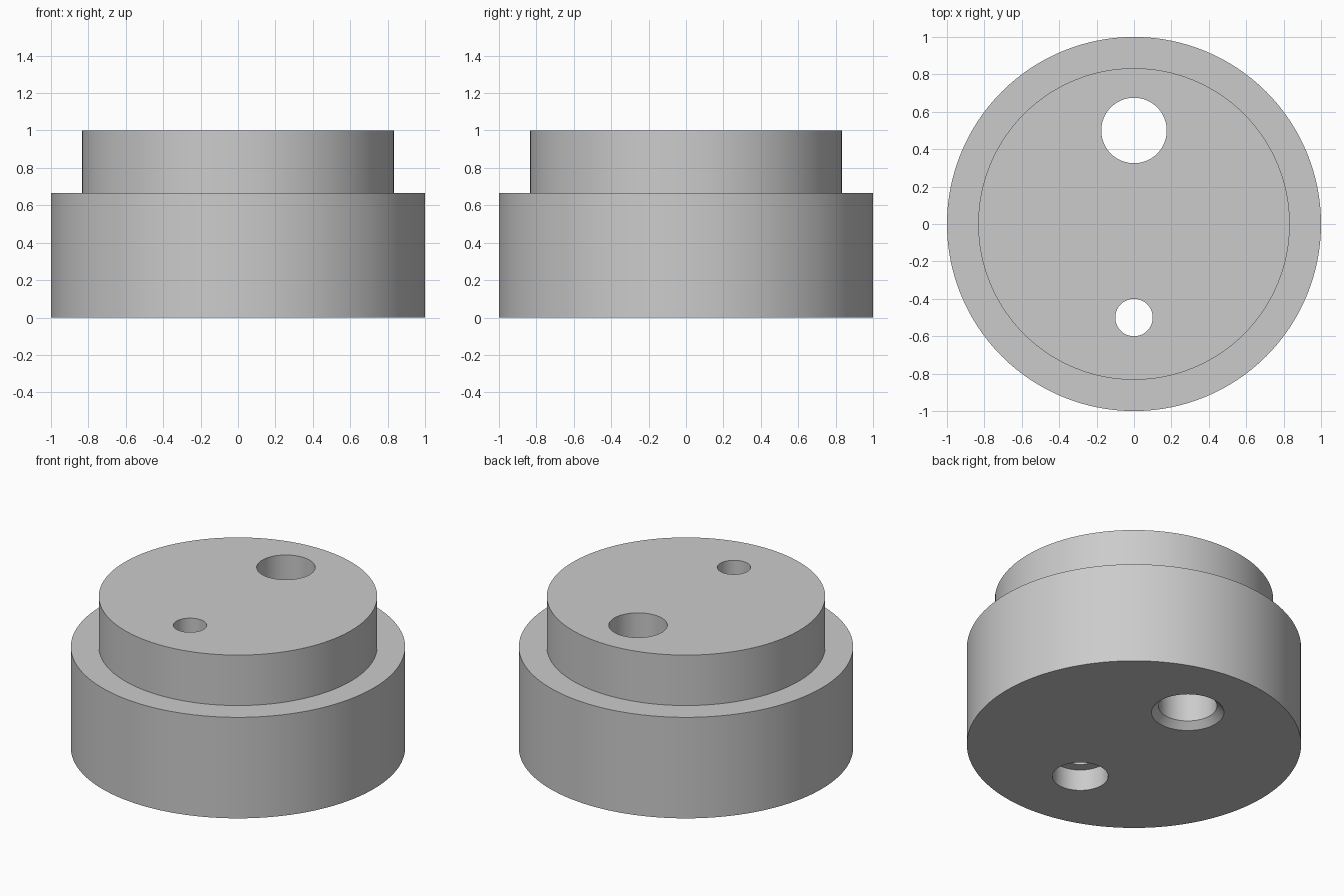
import bpy
import bmesh
from math import radians, tau
from mathutils import Matrix, Vector

cube = bpy.data.objects.get("Cube")
if cube:
    bpy.data.objects.remove(cube, do_unlink=True)

grey = bpy.data.materials.new("light grey")
grey.use_nodes = True
colour = (0.6, 0.6, 0.6, 1)
grey.diffuse_color = colour
grey.node_tree.nodes["Principled BSDF"].inputs["Base Color"].default_value = colour


def turned(name, profile, y=0, sides=128):
    """Solid of revolution from (radius, z) points, bottom to top, with flat caps."""
    bm = bmesh.new()
    rings = []
    for r, z in profile:
        rings.append([bm.verts.new(Matrix.Rotation(tau * i / sides, 3, "Z") @ Vector((r, 0, z))
                                   + Vector((0, y, 0))) for i in range(sides)])
    for low, high in zip(rings, rings[1:]):
        for i in range(sides):
            j = (i + 1) % sides
            bm.faces.new((low[i], low[j], high[j], high[i]))
    bm.faces.new(rings[0][::-1])
    bm.faces.new(rings[-1])
    bmesh.ops.recalc_face_normals(bm, faces=bm.faces)
    mesh = bpy.data.meshes.new(name)
    bm.to_mesh(mesh)
    bm.free()
    mesh.materials.append(grey)
    obj = bpy.data.objects.new(name, mesh)
    bpy.context.collection.objects.link(obj)
    return obj


# Stepped round body
body = turned("stepped_body", [(1, 0), (1, 0.667), (0.833, 0.667), (0.833, 1)])

# Rear through hole, chamfered at its lower mouth
rear_cutter = turned("rear_hole_cutter",
                     [(0.257, -0.04), (0.175, 0.042), (0.175, 1.1)], y=0.5, sides=64)

# Front through hole, counterbored from below
front_cutter = turned("front_hole_cutter",
                      [(0.167, -0.1), (0.167, 0.14), (0.1, 0.14), (0.1, 1.1)], y=-0.5, sides=64)

bpy.ops.object.select_all(action="DESELECT")
bpy.context.view_layer.objects.active = body
body.select_set(True)
for cutter in (rear_cutter, front_cutter):
    cut = body.modifiers.new(cutter.name, "BOOLEAN")
    cut.operation = "DIFFERENCE"
    cut.solver = "EXACT"
    cut.object = cutter
    bpy.ops.object.modifier_apply(modifier=cut.name)
    bpy.data.objects.remove(cutter, do_unlink=True)

bpy.ops.object.shade_smooth_by_angle(angle=radians(30))
